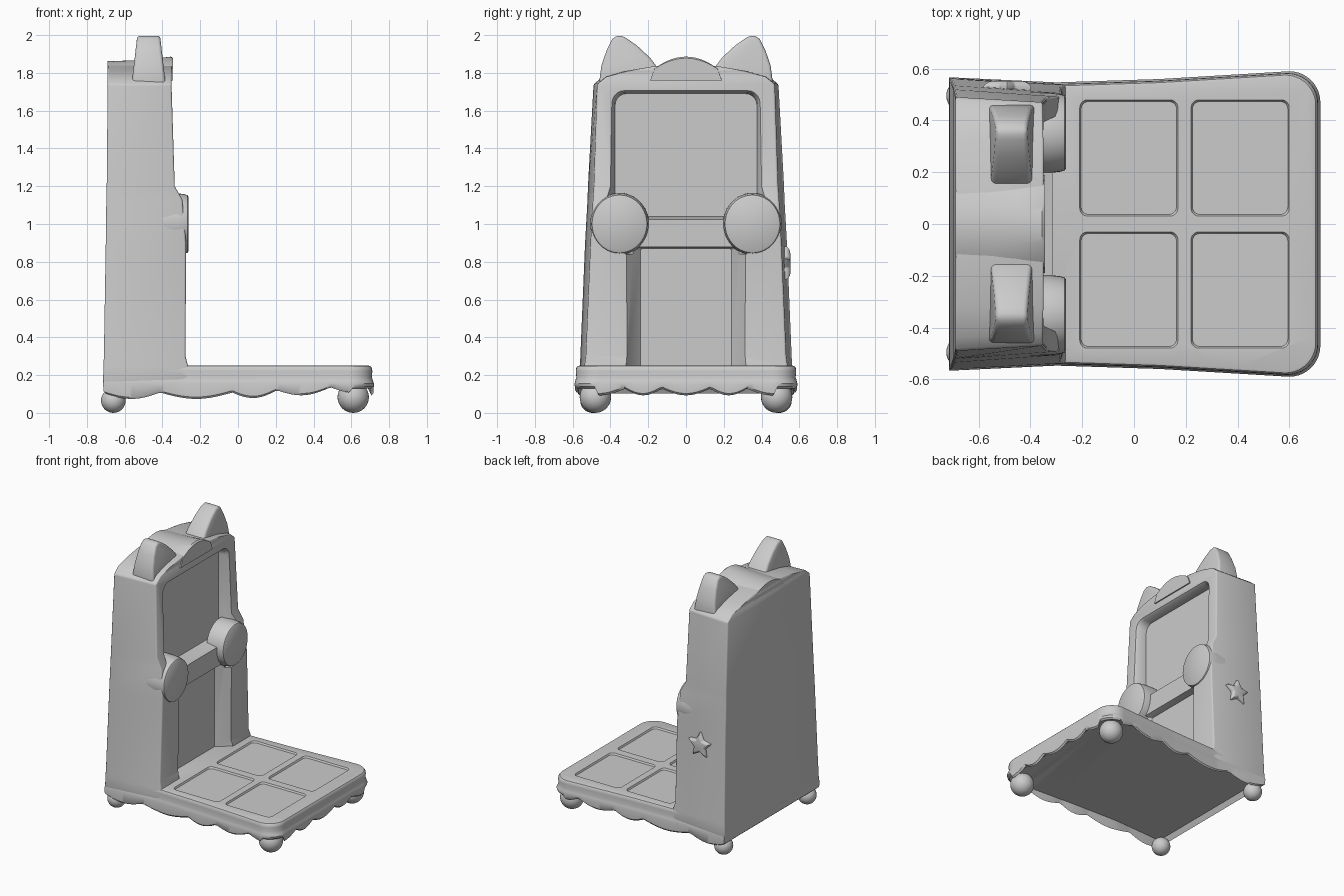
import bpy, bmesh, math

if "Cube" in bpy.data.objects:
    bpy.data.objects.remove(bpy.data.objects["Cube"])

# One plain grey for everything
grey = bpy.data.materials.new("plain_grey")
grey.use_nodes = True
grey.diffuse_color = (0.6, 0.6, 0.6, 1)
grey.node_tree.nodes["Principled BSDF"].inputs["Base Color"].default_value = (0.6, 0.6, 0.6, 1)


def activate(ob):
    bpy.ops.object.select_all(action='DESELECT')
    ob.select_set(True)
    bpy.context.view_layer.objects.active = ob


def loft(name, rings, bevel=0, segments=3):
    """Skin a list of equal-length rings and cap both ends."""
    bm = bmesh.new()
    vs = [[bm.verts.new(p) for p in ring] for ring in rings]
    n = len(rings[0])
    for a, b in zip(vs, vs[1:]):
        for i in range(n):
            j = (i + 1) % n
            bm.faces.new((a[i], a[j], b[j], b[i]))
    bm.faces.new(vs[0])
    bm.faces.new(vs[-1])
    bmesh.ops.recalc_face_normals(bm, faces=bm.faces)
    me = bpy.data.meshes.new(name)
    bm.to_mesh(me)
    bm.free()
    me.materials.append(grey)
    ob = bpy.data.objects.new(name, me)
    bpy.context.collection.objects.link(ob)
    if bevel:
        activate(ob)
        m = ob.modifiers.new("bevel", 'BEVEL')
        m.width, m.segments, m.limit_method = bevel, segments, 'ANGLE'
        bpy.ops.object.modifier_apply(modifier=m.name)
    return ob


def cut(ob, cutter):
    activate(ob)
    m = ob.modifiers.new("cut", 'BOOLEAN')
    m.operation, m.object, m.solver = 'DIFFERENCE', cutter, 'EXACT'
    bpy.ops.object.modifier_apply(modifier=m.name)
    bpy.data.objects.remove(cutter)


def smooth(ob, angle=35):
    activate(ob)
    bpy.ops.object.shade_smooth_by_angle(angle=math.radians(angle))


def rounded(w, h, r, steps=5):
    """Rounded rectangle outline around the origin."""
    pts = []
    for k, (sx, sy) in enumerate(((1, 1), (-1, 1), (-1, -1), (1, -1))):
        for i in range(steps + 1):
            a = math.pi / 2 * (k + i / steps)
            pts.append((sx * (w - r) + r * math.cos(a), sy * (h - r) + r * math.sin(a)))
    return pts


def front_ring(x, w, z0, z1, r):
    return [(x, u, (z0 + z1) / 2 + v) for u, v in rounded(w, (z1 - z0) / 2, r)]


def lerp_table(table, t):
    for (a, u), (b, v) in zip(table, table[1:]):
        if t <= b:
            return u + (v - u) * (t - a) / (b - a)
    return table[-1][1]


# Platform with a scalloped skirt
WIDTH = [(-0.72, 0.567), (-0.3, 0.547), (0.1, 0.56), (0.6, 0.59)]
SIDE_CUSPS = [-0.73, -0.42, -0.03, 0.21, 0.5, 0.75]
FRONT_CUSPS = [-0.6, -0.33, -0.13, 0.13, 0.33, 0.6]


def scallop(t, cusps):
    for a, b in zip(cusps, cusps[1:]):
        if a <= t <= b:
            return math.sin(math.pi * (t - a) / (b - a))
    return 0


half = []
for i in range(70):
    x = -0.715 + 1.315 * i / 69
    half.append((x, lerp_table(WIDTH, x), 0.108 + 0.055 * max(0, x) - 0.034 * scallop(x, SIDE_CUSPS)))
for i in range(1, 10):
    a = math.pi / 2 * (1 - i / 10)
    half.append((0.6 + 0.12 * math.cos(a), 0.47 + 0.12 * math.sin(a), 0.13))
for i in range(31):
    y = 0.47 * (1 - i / 30)
    half.append((0.72, y, 0.128 - 0.035 * scallop(y, FRONT_CUSPS)))
outline = half + [(x, -y, z) for x, y, z in reversed(half[:-1])]


def base_ring(s, z=None, lift=0):
    return [(x * s, y * s, (b + lift) if z is None else z) for x, y, b in outline]


platform = loft("platform", [
    base_ring(0.96, 0.25), base_ring(0.975, 0.247), base_ring(0.985, 0.237), base_ring(0.988, 0.22),
    base_ring(0.984, 0.19), base_ring(0.993, 0.17), base_ring(1.0, 0.155),
    base_ring(0.995, lift=0.01), base_ring(0.98), base_ring(0.95, 0.14)])
for cx in (-0.02, 0.41):
    for cy in (-0.255, 0.255):
        tile = [[(cx + u * s, cy + v * s, z) for u, v in rounded(0.19, 0.225, 0.03)]
                for s, z in ((0.97, 0.238), (1.0, 0.251), (1.0, 0.3))]
        cut(platform, loft("tile_cutter", tile))
smooth(platform)

# Cabinet: height, back x, back half width, front x, front half width
SECTIONS = [
    (0.15, -0.715, 0.565, -0.26, 0.54), (0.25, -0.712, 0.562, -0.265, 0.537),
    (0.30, -0.71, 0.56, -0.278, 0.53), (0.9, -0.70, 0.535, -0.275, 0.505),
    (1.13, -0.697, 0.522, -0.295, 0.492), (1.2, -0.695, 0.52, -0.335, 0.487),
    (1.74, -0.69, 0.49, -0.352, 0.47), (1.78, -0.69, 0.44, -0.352, 0.42),
    (1.81, -0.69, 0.32, -0.35, 0.32), (1.835, -0.69, 0.17, -0.348, 0.17),
    (1.845, -0.69, 0.06, -0.348, 0.06)]
cabinet = loft("cabinet", [[(xb, -wb, z), (xf, -wf, z), (xf, wf, z), (xb, wb, z)]
                           for z, xb, wb, xf, wf in SECTIONS], 0.018)
# Screen recess, with a softened rim
cut(cabinet, loft("screen_cutter", [
    front_ring(-0.425, 0.375, 1.04, 1.69, 0.06), front_ring(-0.37, 0.38, 1.035, 1.695, 0.06),
    front_ring(-0.345, 0.395, 1.03, 1.71, 0.07), front_ring(-0.2, 0.47, 1.0, 1.79, 0.1)]))
# Lower recess between the front columns
cut(cabinet, loft("leg_recess_cutter", [
    front_ring(-0.365, 0.24, 0.235, 0.87, 0.01), front_ring(-0.275, 0.315, 0.235, 0.885, 0.01),
    front_ring(-0.2, 0.33, 0.235, 0.89, 0.01)]))
# Hollow in front of the cross bar
cut(cabinet, loft("bar_cutter", [
    front_ring(-0.315, 0.32, 0.84, 1.1, 0.02), front_ring(-0.2, 0.36, 0.84, 1.1, 0.02)]))
smooth(cabinet)

# Domed crest along the top
crest = []
for x, top in ((-0.69, 1.862), (-0.55, 1.866), (-0.45, 1.874), (-0.355, 1.886), (-0.343, 1.878)):
    ring = [(x, 0.19 * t / 8, 1.8 + (top - 1.8) * math.cos(math.pi / 2 * t / 8) ** 0.8) for t in range(-7, 8)]
    crest.append(ring + [(x, 0.19, 1.76), (x, -0.19, 1.76)])
smooth(loft("crest", crest))

# Ears and round paws, mirrored across the middle
EAR = [(0.462, 1.73), (0.448, 1.84), (0.42, 1.92), (0.39, 1.98), (0.36, 2.0), (0.325, 1.99),
       (0.26, 1.945), (0.19, 1.88), (0.13, 1.8), (0.13, 1.73)]
for side, label in ((1, "left"), (-1, "right")):
    ear = []
    for d in (-1, 1):
        ear.append([(-0.473 + d * (0.09 - 0.115 * (z - 1.74)), side * y, z) for y, z in EAR])
    smooth(loft(label + "_ear", ear, 0.016), 40)

    paw = []
    for x, r in ((-0.40, 0.165), (-0.33, 0.164), (-0.285, 0.158), (-0.268, 0.153), (-0.263, 0.145)):
        paw.append([(x, side * 0.352 + r * 0.95 * math.cos(a), 1.0 + r * math.sin(a))
                    for a in (math.tau * i / 40 for i in range(40))])
    smooth(loft(label + "_paw", paw))

    # Ball feet
    for end, x, y, r in (("front", 0.61, 0.48, 0.083), ("back", -0.66, 0.495, 0.065)):
        bpy.ops.mesh.primitive_uv_sphere_add(segments=32, ring_count=16, radius=r, location=(x, side * y, r))
        foot = bpy.context.object
        foot.name = f"{label}_{end}_foot"
        foot.data.materials.append(grey)
        smooth(foot)

# Star badge on one side wall
star = []
for y, s in ((0.50, 1.0), (0.537, 1.0), (0.552, 0.75)):
    star.append([(-0.49 + s * r * math.sin(a), y, 0.785 + s * r * math.cos(a))
                 for r, a in ((0.1 if i % 2 == 0 else 0.05, math.pi * i / 5) for i in range(10))])
smooth(loft("star_badge", star, 0.006, 2), 40)
